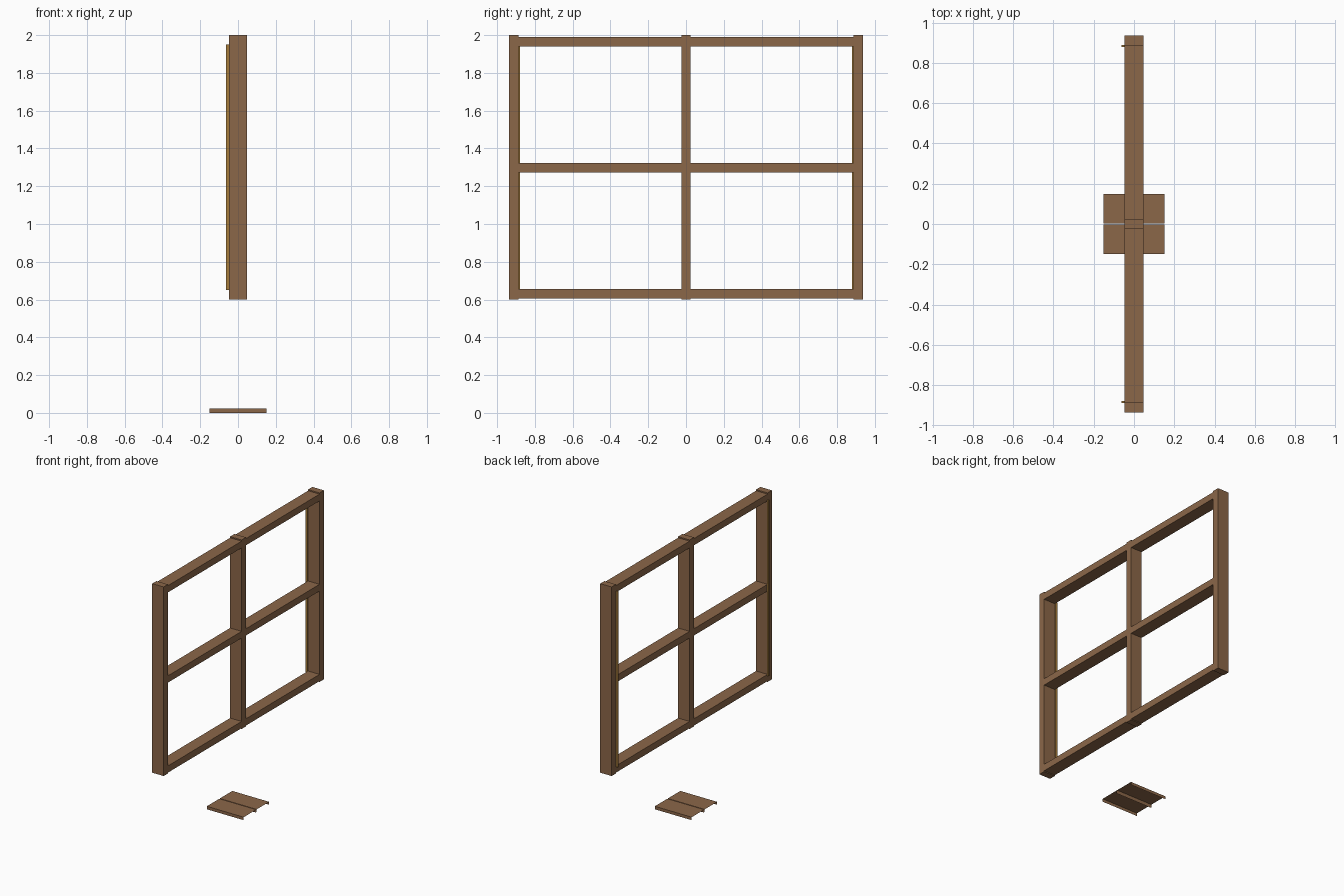
import bpy
import bmesh

cube = bpy.data.objects.get("Cube")
if cube:
    bpy.data.objects.remove(cube, do_unlink=True)


def material(name, color):
    mat = bpy.data.materials.new(name)
    mat.use_nodes = True
    mat.diffuse_color = (*color, 1)
    mat.node_tree.nodes["Principled BSDF"].inputs["Base Color"].default_value = (*color, 1)
    return mat


wood = material("brown wood", (0.26, 0.135, 0.066))
brass = material("golden trim", (0.38, 0.2, 0.045))


def box(name, mat, x, y, z, open_sides=False):
    """Box from (min, max) ranges; open_sides keeps only the top and the two y walls."""
    bm = bmesh.new()
    bmesh.ops.create_cube(bm, size=1)
    if open_sides:
        drop = [f for f in bm.faces if abs(f.normal.x) > 0.5 or f.normal.z < -0.5]
        bmesh.ops.delete(bm, geom=drop, context='FACES')
    for v in bm.verts:
        for i, (low, high) in enumerate((x, y, z)):
            v.co[i] = low + (v.co[i] + 0.5) * (high - low)
    mesh = bpy.data.meshes.new(name)
    bm.to_mesh(mesh)
    bm.free()
    mesh.materials.append(mat)
    obj = bpy.data.objects.new(name, mesh)
    bpy.context.collection.objects.link(obj)
    return obj


DEPTH = (-0.047, 0.047)
HALF = 0.025      # half the width of a beam
POST = 0.912      # centre of the outer posts

# Upright posts
for name, y in (("front_post", -POST), ("middle_post", 0), ("back_post", POST)):
    box(name, wood, DEPTH, (y - HALF, y + HALF), (0.6, 2))

# Rails, one length each side of the middle post
for name, z in (("bottom_rail", 0.631), ("middle_rail", 1.298), ("top_rail", 1.966)):
    for end, side in (("front", -1), ("back", 1)):
        span = sorted((side * HALF, side * (POST - HALF)))
        box(f"{name}_{end}", wood, DEPTH, span, (z - HALF, z + HALF))

# Thin trim strips by the outer posts, and the two open folded floor plates
for end, side in (("front", -1), ("back", 1)):
    box(f"trim_strip_{end}", brass, (-0.063, -0.047),
        sorted((side * 0.878, side * 0.888)), (0.65, 1.95))
    box(f"floor_plate_{end}", wood, (-0.151, 0.151),
        sorted((side * 0.003, side * 0.149)), (0, 0.022), open_sides=True)
